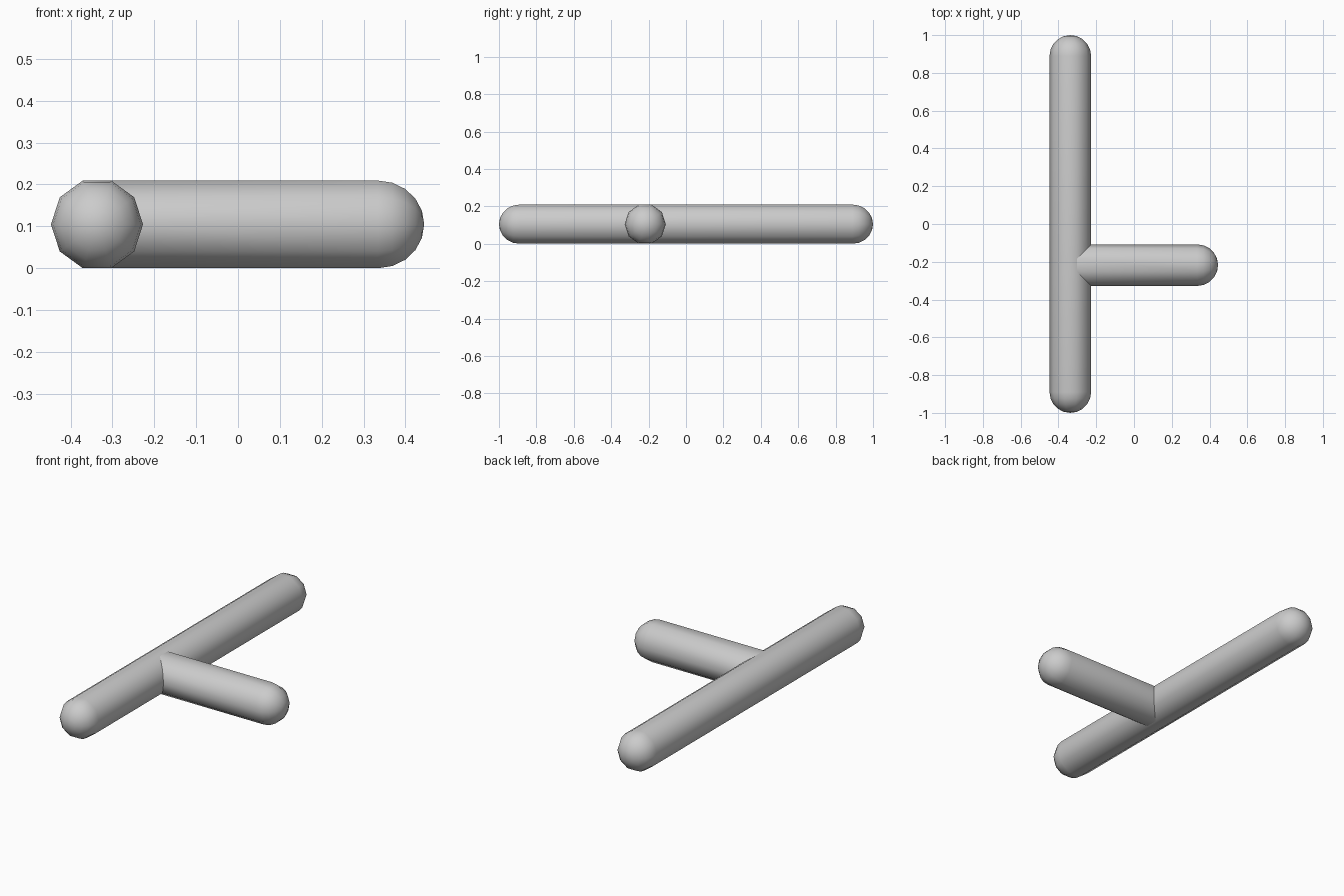
import bpy, bmesh
from math import sin, cos, pi

if "Cube" in bpy.data.objects:
    bpy.data.objects.remove(bpy.data.objects["Cube"])

SIDES, CAP_STEPS, R = 10, 5, 0.11
Z = R * sin(2 * pi / 5)      # flat facet of the ten-sided rod rests on z = 0
MAIN_X, BRANCH_Y = -0.337, -0.218


def cap(end, sign):
    """Ring list (position, radius) of a dome, from rim toward its pole."""
    return [(end - sign * R * (1 - sin(a)), R * cos(a))
            for a in (i * pi / 2 / CAP_STEPS for i in range(CAP_STEPS))]


def rod(name, rings, place, tips, mitre=False):
    """Loft ten-sided rings; place(along, side, height) gives the position."""
    bm = bmesh.new()
    loops = []
    for n, (t, r) in enumerate(rings):
        loop = []
        for i in range(SIDES):
            a = 2 * pi * i / SIDES
            side, h = r * cos(a), r * sin(a)
            shift = abs(side) if mitre and n == 0 else 0
            loop.append(bm.verts.new(place(t + shift, side, h)))
        loops.append(loop)
    for a, b in zip(loops, loops[1:]):
        for i in range(SIDES):
            j = (i + 1) % SIDES
            bm.faces.new((a[i], a[j], b[j], b[i]))
    # dome poles
    for index, t in tips:
        pole = bm.verts.new(place(t, 0, 0))
        loop = loops[index]
        for i in range(SIDES):
            bm.faces.new((loop[i], loop[(i + 1) % SIDES], pole))
    bmesh.ops.recalc_face_normals(bm, faces=bm.faces)
    # an open tube may be flipped: make the far pole face outward
    bm.normal_update()
    f = bm.faces[:][-1]
    if f.normal.dot(f.calc_center_median() - loops[-1][0].co.lerp(
            loops[-1][SIDES // 2].co, 0.5)) < 0:
        bmesh.ops.reverse_faces(bm, faces=bm.faces)
    for f in bm.faces:
        f.smooth = True
    mesh = bpy.data.meshes.new(name)
    bm.to_mesh(mesh)
    bm.free()
    ob = bpy.data.objects.new(name, mesh)
    bpy.context.collection.objects.link(ob)
    return ob


# long rod along y, domed at both ends
rod("main_rod", cap(-1, -1)[::-1] + cap(1, 1),
    lambda t, s, h: (MAIN_X + s, t, Z + h), [(0, -1), (-1, 1)])

# side branch along x, mitred onto the main rod and domed at its free end
rod("side_branch", [(MAIN_X, R)] + cap(0.445, 1),
    lambda t, s, h: (t, BRANCH_Y + s, Z + h), [(-1, 0.445)], mitre=True)
